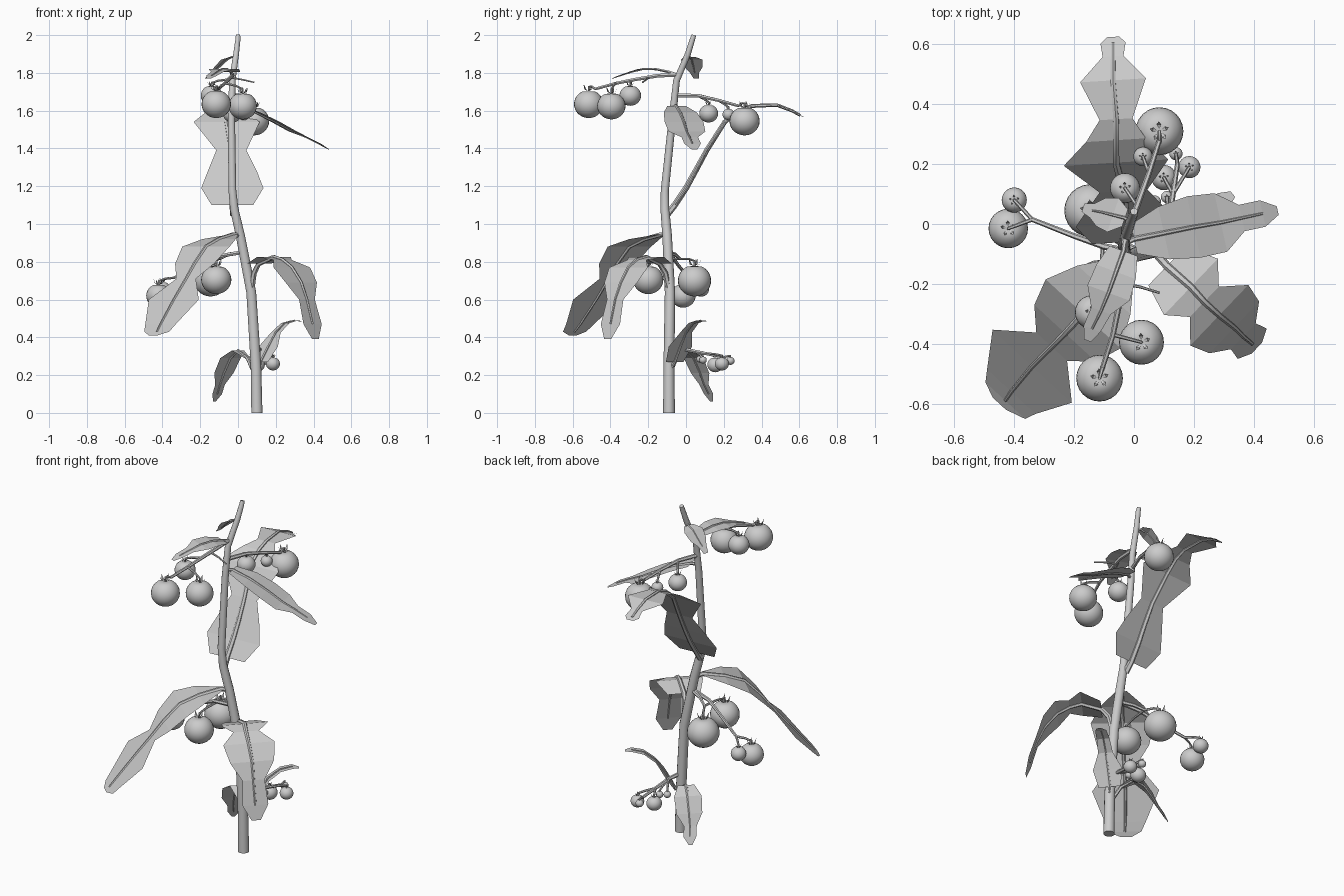
import bpy, bmesh, math
from mathutils import Vector

grey = bpy.data.materials.new("light_grey")
grey.diffuse_color = (0.6, 0.6, 0.6, 1)
UP = Vector((0, 0, 1))


def finish(bm, name, smooth):
    bmesh.ops.recalc_face_normals(bm, faces=bm.faces[:])
    me = bpy.data.meshes.new(name)
    for f in bm.faces:
        f.smooth = smooth
    bm.to_mesh(me)
    bm.free()
    me.materials.append(grey)
    ob = bpy.data.objects.new(name, me)
    bpy.context.collection.objects.link(ob)
    return ob


def tangent(pts, i):
    return (pts[min(i + 1, len(pts) - 1)] - pts[max(i - 1, 0)]).normalized()


# Tapered tube along a path
def tube(name, path, r0, r1, sides=8):
    pts = [Vector(p[:3]) for p in path]
    bm = bmesh.new()
    rings = []
    ref = Vector((0.31, 0.95, 0.05)) if abs(tangent(pts, 0).z) > 0.7 else UP
    for i, p in enumerate(pts):
        t = tangent(pts, i)
        u = t.cross(ref).normalized()
        v = t.cross(u)
        ref = (ref - t * ref.dot(t)).normalized()
        r = r0 + (r1 - r0) * i / (len(pts) - 1)
        rings.append([bm.verts.new(p + r * (u * math.cos(a) + v * math.sin(a)))
                      for a in (math.tau * k / sides for k in range(sides))])
    for a, b in zip(rings, rings[1:]):
        for k in range(sides):
            j = (k + 1) % sides
            bm.faces.new((a[k], a[j], b[j], b[k]))
    bm.faces.new(rings[0])
    bm.faces.new(rings[-1])
    ob = finish(bm, name, True)
    bpy.ops.object.select_all(action='DESELECT')
    ob.select_set(True)
    bpy.context.view_layer.objects.active = ob
    bpy.ops.object.shade_smooth_by_angle(angle=math.radians(50))


# Lobed leaf: rows of (x, y, z, half width) along the midrib, plus the rib itself
def leaf(name, rows, rib):
    pts = [Vector(r[:3]) for r in rows]
    d = pts[-1] - pts[0]
    side = Vector((d.y, -d.x, 0)).normalized()
    bm = bmesh.new()
    strip = [[bm.verts.new(p + side * (r[3] * s)) for s in (-1, 0, 1)]
             for p, r in zip(pts, rows) if r[3] > 0]
    for a, b in zip(strip, strip[1:]):
        for k in (0, 1):
            bm.faces.new((a[k], a[k + 1], b[k + 1], b[k]))
    finish(bm, name, False)
    tube(name + "_rib", rows[:-1], rib, rib * 0.4, 6)


# Round fruit with five pointed sepals and a short stalk
def fruit(name, x, y, z, r, joint):
    bm = bmesh.new()
    bmesh.ops.create_uvsphere(bm, u_segments=24, v_segments=14, radius=r)
    for v in bm.verts:
        rad = math.hypot(v.co.x, v.co.y) / r
        if v.co.z > 0:
            v.co.z -= 0.12 * r * max(0, 1 - rad * 2.2)
        v.co = Vector((v.co.x, v.co.y, v.co.z * 0.95)) + Vector((x, y, z))
    finish(bm, name, True)
    bm = bmesh.new()
    c = Vector((x, y, z + r * 0.88))
    for k in range(5):
        a = math.tau * k / 5 + 0.4
        o = Vector((math.cos(a), math.sin(a), 0))
        s = Vector((-o.y, o.x, 0))
        base = bm.verts.new(c + o * r * 0.06)
        m1 = bm.verts.new(c + o * r * 0.28 + s * r * 0.09 + UP * r * 0.1)
        m2 = bm.verts.new(c + o * r * 0.28 - s * r * 0.09 + UP * r * 0.1)
        tip = bm.verts.new(c + o * r * 0.42 + UP * r * 0.45)
        bm.faces.new((base, m1, m2))
        bm.faces.new((m1, tip, m2))
    finish(bm, name + "_sepals", False)
    j = Vector(joint)
    top = c + UP * r * 0.3
    tube(name + "_stalk", [j, j.lerp(top, 0.6) + UP * r * 0.08, top, c], 0.007, 0.005, 6)


# Main stem
tube("main_stem", [(.1, -.09, 0), (.095, -.09, .25), (.07, -.085, .64), (.012, -.1, .94),
                   (-.02, -.112, 1.08), (-.03, -.112, 1.18), (-.035, -.07, 1.58),
                   (-.03, -.05, 1.76), (-.01, .01, 1.9), (0, .035, 1.98), (0, .042, 2)],
     0.031, 0.012, 10)

# Leaves
leaf("front_left_leaf", [(.02, -.09, .93, 0), (-.02, -.13, .945, .03), (-.1, -.22, .92, .12),
     (-.17, -.3, .88, .17), (-.23, -.365, .79, .14), (-.275, -.41, .71, .07),
     (-.34, -.475, .6, .18), (-.41, -.56, .47, .11), (-.43, -.59, .43, .09),
     (-.45, -.6, .41, .03)], .014)
leaf("front_right_leaf", [(.07, -.09, .64, 0), (.085, -.11, .74, 0), (.11, -.14, .79, .09),
     (.19, -.21, .825, .13), (.235, -.26, .81, .07), (.285, -.305, .77, .14),
     (.335, -.345, .69, .12), (.365, -.375, .6, .06), (.395, -.4, .47, .07),
     (.41, -.415, .39, .025)], .016)
leaf("back_leaf", [(-.025, -.1, 1.05, 0), (-.03, -.06, 1.1, .11), (-.03, .0, 1.19, .165),
     (-.03, .05, 1.28, .13), (-.035, .11, 1.39, .08), (-.06, .205, 1.54, .175),
     (-.06, .28, 1.6, .1), (-.06, .35, 1.625, .055), (-.07, .48, 1.63, .11),
     (-.07, .56, 1.6, .035), (-.07, .605, 1.575, .042), (-.07, .625, 1.565, .02)], .018)
leaf("upper_right_leaf", [(-.04, -.07, 1.62, 0), (0, -.05, 1.625, .05), (.1, -.03, 1.59, .09),
     (.2, -.01, 1.54, .105), (.29, .005, 1.49, .1), (.36, .02, 1.46, .045),
     (.43, .035, 1.425, .045), (.48, .045, 1.395, .015)], .01)
leaf("upper_front_leaf", [(-.03, -.05, 1.79, 0), (-.035, -.09, 1.805, .05), (-.06, -.16, 1.82, .07),
     (-.085, -.23, 1.82, .075), (-.11, -.29, 1.805, .035), (-.14, -.35, 1.785, .03),
     (-.155, -.39, 1.77, .012)], .009)
leaf("top_leaf", [(-.01, .0, 1.88, 0), (-.03, .02, 1.885, .03), (-.07, .03, 1.87, .06),
     (-.11, .04, 1.83, .05), (-.14, .045, 1.8, .025), (-.17, .055, 1.77, .015)], .007)
leaf("low_right_leaf", [(.1, -.09, .22, 0), (.12, -.06, .27, .06), (.16, -.03, .35, .08),
     (.2, 0, .425, .04), (.25, .04, .475, .035), (.3, .08, .49, .03), (.33, .1, .485, .012)], .01)
leaf("low_left_leaf", [(.09, -.09, .2, 0), (.05, -.05, .29, .02), (0, 0, .33, .045),
     (-.04, .04, .29, .075), (-.075, .075, .21, .07), (-.095, .095, .15, .035),
     (-.11, .12, .1, .035), (-.125, .135, .06, .01)], .011)

# Fruit trusses: branch path, then fruits as (x, y, z, radius, index of joint on the path)
TRUSSES = {
    "upper_front": ([(-.03, -.045, 1.79), (-.03, -.15, 1.785), (-.05, -.27, 1.765),
                     (-.07, -.37, 1.745), (-.105, -.48, 1.715)],
                    [(-.115, -.515, 1.635, .078, 4), (.025, -.395, 1.625, .075, 3),
                     (-.14, -.295, 1.68, .057, 2)]),
    "upper_back": ([(-.035, -.055, 1.68), (.01, .06, 1.68), (.05, .17, 1.655), (.085, .28, 1.625)],
                   [(.085, .31, 1.545, .08, 3), (-.03, .12, 1.585, .05, 1),
                    (.03, .225, 1.58, .032, 2)]),
    "low": ([(.1, -.09, .34), (.115, 0, .335), (.13, .1, .315), (.145, .2, .295)],
            [(.1, .155, .255, .042, 2), (.185, .19, .26, .037, 2), (.14, .235, .275, .022, 3),
             (.11, .09, .28, .02, 1), (.07, .075, .285, .02, 1)]),
    "middle_left": ([(.02, -.1, .85), (-.1, -.075, .83), (-.2, -.04, .78), (-.34, .015, .715)],
                    [(-.42, -.015, .62, .066, 3), (-.4, .08, .655, .042, 3)]),
    "middle": ([(.025, -.095, .85), (-.05, -.06, .84), (-.1, -.03, .815)],
               [(-.145, .045, .7, .088, 2), (-.115, -.2, .705, .08, 2)]),
}
for name, (path, fruits) in TRUSSES.items():
    tube(name + "_truss", path, .012, .008, 6)
    for i, (x, y, z, r, j) in enumerate(fruits, 1):
        fruit(f"{name}_fruit_{i}", x, y, z, r, path[j])

# Bare side twig on the upper truss
tube("bare_twig", [(-.04, -.2, 1.775), (.02, -.21, 1.765), (.085, -.23, 1.75)], .006, .004, 6)
